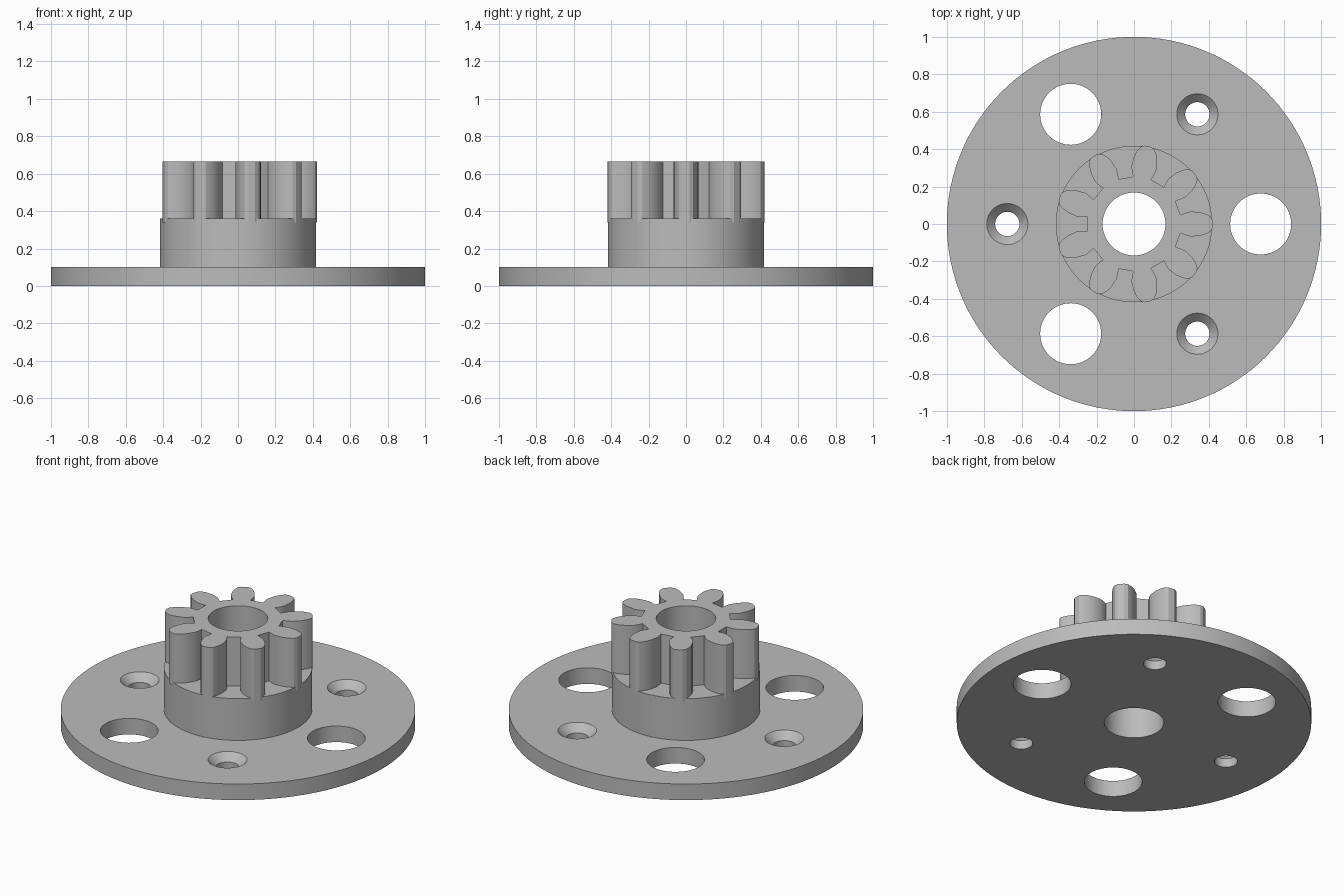
import bpy, bmesh
from math import sin, cos, radians, pi

cube = bpy.data.objects.get("Cube")
if cube:
    bpy.data.objects.remove(cube, do_unlink=True)

# One plain grey for the whole part
grey = bpy.data.materials.new("light_grey")
grey.use_nodes = True
colour = (0.5, 0.5, 0.5, 1)
grey.diffuse_color = colour
grey.node_tree.nodes["Principled BSDF"].inputs["Base Color"].default_value = colour


def circle(radius, centre=(0, 0), sides=96):
    return [(centre[0] + radius * cos(2 * pi * i / sides),
             centre[1] + radius * sin(2 * pi * i / sides)) for i in range(sides)]


def loft(name, sections):
    """Closed solid through stacked (outline, z) sections."""
    bm = bmesh.new()
    rings = [[bm.verts.new((x, y, z)) for x, y in pts] for pts, z in sections]
    bm.faces.new(rings[0][::-1])
    bm.faces.new(rings[-1])
    for low, high in zip(rings, rings[1:]):
        for i in range(len(low)):
            j = (i + 1) % len(low)
            bm.faces.new((low[i], low[j], high[j], high[i]))
    mesh = bpy.data.meshes.new(name)
    bm.to_mesh(mesh)
    bm.free()
    obj = bpy.data.objects.new(name, mesh)
    bpy.context.collection.objects.link(obj)
    mesh.materials.append(grey)
    return obj


def cut(obj, cutters):
    bpy.context.view_layer.objects.active = obj
    for cutter in cutters:
        mod = obj.modifiers.new("cut", "BOOLEAN")
        mod.operation = "DIFFERENCE"
        mod.solver = "EXACT"
        mod.object = cutter
        bpy.ops.object.modifier_apply(modifier=mod.name)


def polar(r, degrees):
    return (r * cos(radians(degrees)), r * sin(radians(degrees)))


# Toothed outline: half-angle and radius along one flank, mirrored and repeated
FLANK = [(11, 0.253), (12.2, 0.28), (12.5, 0.31), (10.3, 0.355),
         (7.8, 0.39), (5.2, 0.413), (2.5, 0.422)]
TEETH = 9
outline = []
for t in range(TEETH):
    mid = t * 360 / TEETH
    outline += [polar(r, mid - a) for a, r in FLANK]
    outline += [polar(r, mid + a) for a, r in reversed(FLANK)]

# Main solids
flange = loft("flange", [(circle(1, sides=128), 0), (circle(1, sides=128), 0.1)])
hub = loft("hub", [(circle(0.418), 0.1), (circle(0.418), 0.36)])
pinion = loft("pinion", [(outline, 0.34), (outline, 0.665)])

# Centre bore, large through holes and countersunk screw holes
bore = loft("bore_cutter", [(circle(0.168), -0.1), (circle(0.168), 0.8)])
holes = []
for k in range(3):
    big = circle(0.163, polar(0.677, 120 * k), 64)
    holes.append(loft("hole_cutter", [(big, -0.1), (big, 0.2)]))
    c = polar(0.677, 60 + 120 * k)
    holes.append(loft("screw_cutter", [
        (circle(0.065, c, 48), -0.1), (circle(0.065, c, 48), 0.055),
        (circle(0.11, c, 48), 0.1), (circle(0.11, c, 48), 0.2)]))

cut(flange, [bore] + holes)
cut(hub, [bore])
cut(pinion, [bore])
for cutter in [bore] + holes:
    bpy.data.objects.remove(cutter, do_unlink=True)

# Smooth round walls, crisp edges
for obj in (flange, hub, pinion):
    bpy.ops.object.select_all(action="DESELECT")
    obj.select_set(True)
    bpy.context.view_layer.objects.active = obj
    bpy.ops.object.shade_smooth_by_angle(angle=radians(25))
